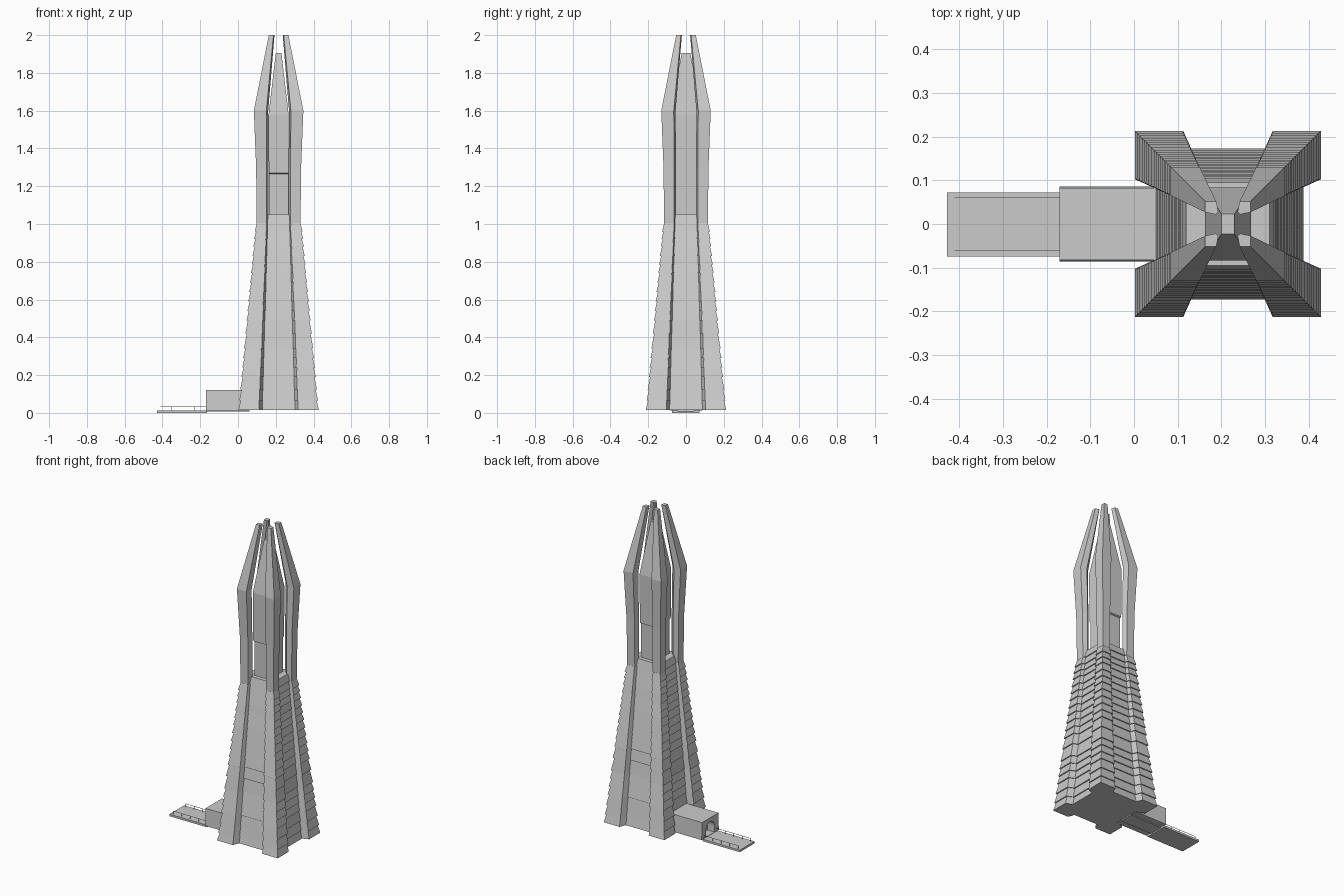
import bpy, bmesh, math

if "Cube" in bpy.data.objects:
    bpy.data.objects.remove(bpy.data.objects["Cube"])

CX = 0.215  # tower axis


def make_object(name, bm):
    bmesh.ops.recalc_face_normals(bm, faces=bm.faces)
    me = bpy.data.meshes.new(name)
    bm.to_mesh(me)
    bm.free()
    ob = bpy.data.objects.new(name, me)
    bpy.context.collection.objects.link(ob)
    return ob


def loft(bm, rings):
    """Skin a stack of equal-length point rings and cap both ends."""
    vs = [[bm.verts.new(p) for p in r] for r in rings]
    n = len(vs[0])
    for a, b in zip(vs, vs[1:]):
        for i in range(n):
            j = (i + 1) % n
            bm.faces.new((a[i], a[j], b[j], b[i]))
    bm.faces.new(vs[0][::-1])
    bm.faces.new(vs[-1])


def rect(hx, hy, z):
    return [(CX + sx * hx, sy * hy, z) for sx, sy in ((-1, -1), (1, -1), (1, 1), (-1, 1))]


def box(bm, x0, x1, y0, y1, z0, z1):
    loft(bm, [[(x0, y0, z), (x1, y0, z), (x1, y1, z), (x0, y1, z)] for z in (z0, z1)])


def lerp(a, b, t):
    return a + (b - a) * t


# Heights of the stepped courses
TIERS = [0.015, 0.065, 0.125, 0.19, 0.24, 0.29, 0.34, 0.42, 0.49, 0.54, 0.59,
         0.64, 0.69, 0.74, 0.785, 0.83, 0.88, 0.92, 0.96, 1.005]
LIP = 0.0035


def courses(zs):
    """Yield (height, fraction up, overhang) for the saw-tooth courses."""
    for a, b in zip(zs, zs[1:]):
        for z, o in ((a, LIP), (b, -LIP)):
            yield z, (z - zs[0]) / (1.005 - zs[0]), o


# Four corner piers: stepped below, smooth flared blades above
def pier_ring(p, q, r, s, z, sx, sy):
    pts = [(p, p), (q, p), (r, s), (s, r), (p, q)]
    return [(CX + sx * x, sy * y, z) for x, y in pts]


bm = bmesh.new()
for sx in (-1, 1):
    for sy in (-1, 1):
        rings = []
        for z, t, o in courses(TIERS):
            rings.append(pier_ring(lerp(0.2095, 0.119, t) + o, lerp(0.104, 0.063, t) - o / 2,
                                   lerp(0.085, 0.053, t) - o / 2, lerp(0.165, 0.088, t), z, sx, sy))
        for z, p, q, r, s in ((1.006, 0.116, 0.063, 0.053, 0.088),
                              (1.3, 0.119, 0.063, 0.053, 0.088),
                              (1.6, 0.131, 0.065, 0.055, 0.092),
                              (2.0, 0.052, 0.027, 0.022, 0.028)):
            rings.append(pier_ring(p, q, r, s, z, sx, sy))
        loft(bm, rings)
make_object("corner_piers", bm)

# Stepped square core between the piers
bm = bmesh.new()
loft(bm, [rect(lerp(0.169, 0.102, t) + o, lerp(0.169, 0.102, t) + o, z)
          for z, t, o in courses(TIERS + [1.05])])
make_object("stepped_core", bm)

# Central spire with a small overhang on front and back
bm = bmesh.new()
loft(bm, [rect(hx, hy, z) for hx, hy, z in (
    (0.052, 0.070, 1.0), (0.052, 0.070, 1.265), (0.052, 0.080, 1.27),
    (0.053, 0.083, 1.58), (0.015, 0.023, 1.905))])
make_object("central_spire", bm)

# Entrance hall with arched doorway
arch = [(0.042 * math.cos(a), 0.055 + 0.042 * math.sin(a))
        for a in (math.pi * i / 10 for i in range(11))]
profile = [(-0.086, 0.013), (-0.082, 0.122), (0.082, 0.122), (0.086, 0.013), (0.042, 0.013)]
profile += arch + [(-0.042, 0.013)]
bm = bmesh.new()
loft(bm, [[(x, y, z) for y, z in profile] for x in (-0.17, 0.06)])
make_object("entrance_hall", bm)

bm = bmesh.new()
box(bm, -0.17, 0.06, -0.045, 0.045, 0.008, 0.015)   # floor
box(bm, -0.12, -0.115, -0.05, 0.05, 0.012, 0.105)   # recessed door
make_object("entrance_floor_and_door", bm)

# Entrance walkway slab
bm = bmesh.new()
box(bm, -0.428, -0.165, -0.074, 0.072, 0.0, 0.013)
make_object("walkway", bm)

# Railings on both sides of the walkway
bm = bmesh.new()
w = 0.0009
for y in (-0.061, 0.061):
    box(bm, -0.411, -0.17, y - w, y + w, 0.031, 0.033)
    for i in range(5):
        x = -0.41 + i * 0.0595
        box(bm, x - w, x + w, y - w, y + w, 0.012, 0.032)
make_object("railings", bm)
